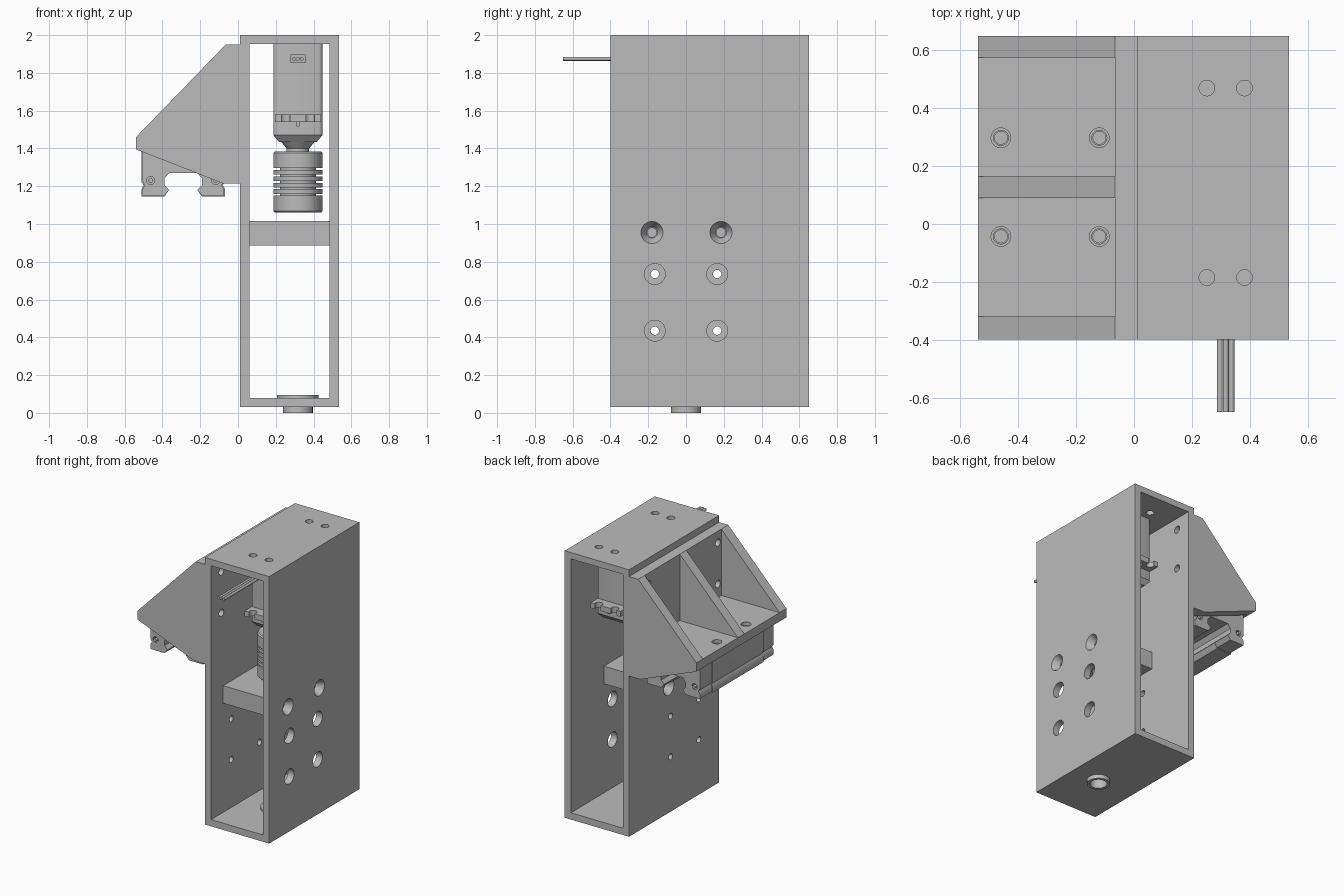
import bpy, bmesh, math
from mathutils import Matrix, Vector

if "Cube" in bpy.data.objects:
    bpy.data.objects.remove(bpy.data.objects["Cube"], do_unlink=True)

grey = bpy.data.materials.new("machined_grey")
grey.use_nodes = True
grey.diffuse_color = (0.5, 0.5, 0.5, 1)
grey.node_tree.nodes["Principled BSDF"].inputs["Base Color"].default_value = (0.5, 0.5, 0.5, 1)


def finish(name, bm, smooth=False):
    bmesh.ops.recalc_face_normals(bm, faces=bm.faces)
    mesh = bpy.data.meshes.new(name)
    bm.to_mesh(mesh)
    bm.free()
    mesh.materials.append(grey)
    ob = bpy.data.objects.new(name, mesh)
    bpy.context.collection.objects.link(ob)
    if smooth:
        smooth_sharp(ob)
    return ob


def activate(ob):
    bpy.ops.object.select_all(action='DESELECT')
    ob.select_set(True)
    bpy.context.view_layer.objects.active = ob


def smooth_sharp(ob):
    activate(ob)
    bpy.ops.object.shade_smooth_by_angle(angle=math.radians(35))


def add_box(bm, x0, x1, y0, y1, z0, z1):
    size = Matrix.Diagonal((x1 - x0, y1 - y0, z1 - z0, 1))
    mid = Matrix.Translation(((x0 + x1) / 2, (y0 + y1) / 2, (z0 + z1) / 2))
    return bmesh.ops.create_cube(bm, size=1, matrix=mid @ size)["verts"]


def box(name, *ext):
    bm = bmesh.new()
    add_box(bm, *ext)
    return finish(name, bm)


def add_rod(bm, p, q, r, r2=None, seg=32):
    """Cylinder or cone from point p to point q."""
    p, q = Vector(p), Vector(q)
    turn = (q - p).to_track_quat('Z', 'Y').to_matrix().to_4x4()
    bmesh.ops.create_cone(bm, cap_ends=True, segments=seg, radius1=r,
                          radius2=r if r2 is None else r2, depth=(q - p).length,
                          matrix=Matrix.Translation((p + q) / 2) @ turn)


def prism(name, pts, y0, y1):
    """Extrude an (x, z) outline along y."""
    bm = bmesh.new()
    face = bm.faces.new([bm.verts.new((x, y0, z)) for x, z in pts])
    out = bmesh.ops.extrude_face_region(bm, geom=[face])["geom"]
    moved = [v for v in out if isinstance(v, bmesh.types.BMVert)]
    bmesh.ops.translate(bm, vec=(0, y1 - y0, 0), verts=moved)
    return finish(name, bm)


def lathe(name, pts, x, y, seg=48):
    """Spin a closed (radius, z) outline around a vertical axis."""
    bm = bmesh.new()
    vs = [bm.verts.new((x + r, y, z)) for r, z in pts]
    es = [bm.edges.new((vs[i - 1], vs[i])) for i in range(len(vs))]
    bmesh.ops.spin(bm, geom=vs + es, cent=(x, y, 0), axis=(0, 0, 1),
                   angle=math.tau, steps=seg, use_duplicate=False)
    bmesh.ops.remove_doubles(bm, verts=bm.verts, dist=1e-5)
    return finish(name, bm, True)


def cut(ob, fill):
    """Subtract the shapes that fill(bm) makes."""
    bm = bmesh.new()
    fill(bm)
    tool = finish("cutter", bm)
    tool.hide_render = True
    mod = ob.modifiers.new("cut", 'BOOLEAN')
    mod.operation, mod.solver, mod.object = 'DIFFERENCE', 'EXACT', tool
    activate(ob)
    bpy.ops.object.modifier_apply(modifier=mod.name)
    bpy.data.objects.remove(tool, do_unlink=True)
    smooth_sharp(ob)


AX = 0.317                       # drive axis, at y = 0
XL, XR = 0.01, 0.535             # housing sides
YF, YB = -0.4, 0.65              # housing front and back
MOUNT = [(x, y) for x in (0.252, 0.382) for y in (-0.185, 0.47)]
BOLTS = [(y, z) for y in (-0.28, 0.53) for z in (1.56, 1.865)]
SHELF_BOLTS = (-0.18, 0.185)

# Housing: rectangular tube open at front and back
housing = box("housing", XL, XR, YF, YB, 0.03, 2.0)
cut(housing, lambda bm: add_box(bm, 0.061, 0.484, -1, 1, 0.08, 1.953))


def housing_holes(bm):
    for x, y in MOUNT:
        add_rod(bm, (x, y, 1.9), (x, y, 2.1), 0.027)
    for y in (-0.165, 0.165):
        for z in (0.435, 0.735):
            add_rod(bm, (0.4, y, z), (0.6, y, z), 0.055)
            add_rod(bm, (-0.1, y, z), (0.1, y, z), 0.022)
    for y, z in BOLTS:
        add_rod(bm, (-0.1, y, z), (0.1, y, z), 0.027)
    add_rod(bm, (AX, 0, -0.1), (AX, 0, 0.2), 0.079)
    for y in SHELF_BOLTS:        # countersunk
        add_rod(bm, (0.47, y, 0.955), (0.55, y, 0.955), 0.022, 0.067)
        add_rod(bm, (0.075, y, 0.955), (-0.005, y, 0.955), 0.022, 0.067)


cut(housing, housing_holes)

# Shelf across the housing
shelf = box("shelf", 0.061, 0.484, -0.26, 0.265, 0.885, 1.015)


def shelf_holes(bm):
    add_rod(bm, (AX, 0, 0.8), (AX, 0, 1.1), 0.045)
    for y in SHELF_BOLTS:
        for a, b in ((0.0, 0.14), (0.41, 0.6)):
            add_rod(bm, (a, y, 0.955), (b, y, 0.955), 0.024)


cut(shelf, shelf_holes)

# Flanged bushing in the floor
lathe("floor_bushing", [(0.058, 0), (0.079, 0), (0.079, 0.08), (0.11, 0.08),
                        (0.11, 0.095), (0.058, 0.095)], AX, 0)

# Bracket: back plate, floor and three gussets
plate = box("bracket_plate", -0.065, XL, -0.32, 0.575, 1.215, 1.95)
cut(plate, lambda bm: [add_rod(bm, (-0.1, y, z), (0.1, y, z), 0.027) for y, z in BOLTS])

SCREWS = [(x, y) for x in (-0.46, -0.12) for y in (-0.043, 0.298)]
ledge = box("bracket_floor", -0.54, -0.065, -0.32, 0.575, 1.395, 1.46)
cut(ledge, lambda bm: [add_rod(bm, (x, y, 1.3), (x, y, 1.5), 0.026) for x, y in SCREWS])
cut(ledge, lambda bm: [add_rod(bm, (x, y, 1.435), (x, y, 1.5), 0.034) for x, y in SCREWS])

side = [(XL, 1.95), (-0.065, 1.95), (-0.54, 1.46), (-0.54, 1.395), (-0.08, 1.215), (XL, 1.215)]
prism("front_gusset", side, YF, -0.32)
prism("back_gusset", side, 0.575, YB)
prism("middle_gusset", [(-0.065, 1.95), (-0.54, 1.46), (-0.065, 1.46)], 0.09, 0.165)

# Linear carriage under the bracket, with a slot for the rail
CX = -0.29


def carriage_outline(half, foot):
    right = [(half, 1.395), (half, 1.225), (half - 0.012, 1.205), (half, 1.185), (half, foot),
             (0.1, foot), (0.075, 1.18), (0.1, 1.205), (0.1, 1.24), (0.075, 1.27)]
    return [(CX + a, z) for a, z in right] + [(CX - a, z) for a, z in reversed(right)]


block = prism("carriage_block", carriage_outline(0.222, 1.145), -0.17, 0.42)
cut(block, lambda bm: [add_rod(bm, (x, y, 1.32), (x, y, 1.5), 0.022) for x, y in SCREWS])
for name, y0, y1 in (("front", -0.3, -0.17), ("back", 0.42, 0.56)):
    cap = prism(name + "_carriage_cap", carriage_outline(0.215, 1.15), y0, y1)
    ye = y0 if name == "front" else y1
    cut(cap, lambda bm: [add_rod(bm, (CX + s * 0.172, ye - 0.03, 1.23),
                                 (CX + s * 0.172, ye + 0.03, 1.23), 0.021) for s in (-1, 1)])
    bm = bmesh.new()
    for s in (-1, 1):
        add_rod(bm, (CX + s * 0.172, ye - 0.012, 1.23), (CX + s * 0.172, ye + 0.012, 1.23), 0.012)
    finish(name + "_cap_screws", bm, True)

# Servo motor: body with rounded corners and a chamfered gear case
MX0, MX1, MY0, MY1 = 0.187, 0.447, -0.118, 0.402
bm = bmesh.new()
add_box(bm, MX0, MX1, MY0, MY1, 1.47, 1.953)
upright = [e for e in bm.edges if abs(e.verts[0].co.z - e.verts[1].co.z) > 0.1]
bmesh.ops.bevel(bm, geom=upright, offset=0.02, segments=3, affect='EDGES', profile=0.5)
motor = finish("motor_body", bm, True)
bm = bmesh.new()
for v in add_box(bm, MX0, MX1, MY0, MY1, 1.435, 1.47):
    if v.co.z < 1.45:
        v.co.x += math.copysign(0.03, AX - v.co.x)
        v.co.y += math.copysign(0.03, 0.14 - v.co.y)
finish("motor_gear_case", bm)

# Mounting ears with open-ended screw slots
for name, y0, y1 in (("front", -0.2, MY0), ("back", MY1, 0.485)):
    ear = box(name + "_motor_ear", MX0 + 0.008, MX1 - 0.008, y0, y1, 1.54, 1.58)
    ym, ye = (-0.185, -0.25) if name == "front" else (0.47, 0.53)

    def ear_slots(bm):
        for x in (0.252, 0.382):
            add_rod(bm, (x, ym, 1.5), (x, ym, 1.6), 0.027)

    cut(ear, ear_slots)
    cut(ear, lambda bm: [add_box(bm, x - 0.012, x + 0.012, min(ym, ye), max(ym, ye), 1.5, 1.6)
                         for x in (0.252, 0.382)])
    yr = sorted((MY0 - 0.05, MY0) if name == "front" else (MY1, MY1 + 0.05))
    box(name + "_ear_rib", AX - 0.008, AX + 0.008, *yr, 1.515, 1.54)

# Output hub and slotted shaft coupling
lathe("motor_hub", [(0.02, 1.37), (0.06, 1.37), (0.06, 1.4), (0.088, 1.435), (0.02, 1.435)], AX, 0)
outline = [(0.045, 1.06), (0.122, 1.06), (0.13, 1.068)]
for i in range(5):
    z = 1.15 + i * 0.034
    outline += [(0.13, z), (0.095, z), (0.095, z + 0.01), (0.13, z + 0.01)]
outline += [(0.13, 1.377), (0.122, 1.385), (0.045, 1.385)]
lathe("shaft_coupling", outline, AX, 0)

# Cable socket and three-wire lead
box("cable_socket", AX - 0.04, AX + 0.04, -0.145, MY0, 1.853, 1.897)
for i, name in enumerate(("left", "middle", "right")):
    x = AX + (1 - i) * 0.02
    bm = bmesh.new()
    add_rod(bm, (x, -0.65, 1.874), (x, -0.14, 1.874), 0.0098, seg=16)
    finish(name + "_lead_wire", bm, True)
